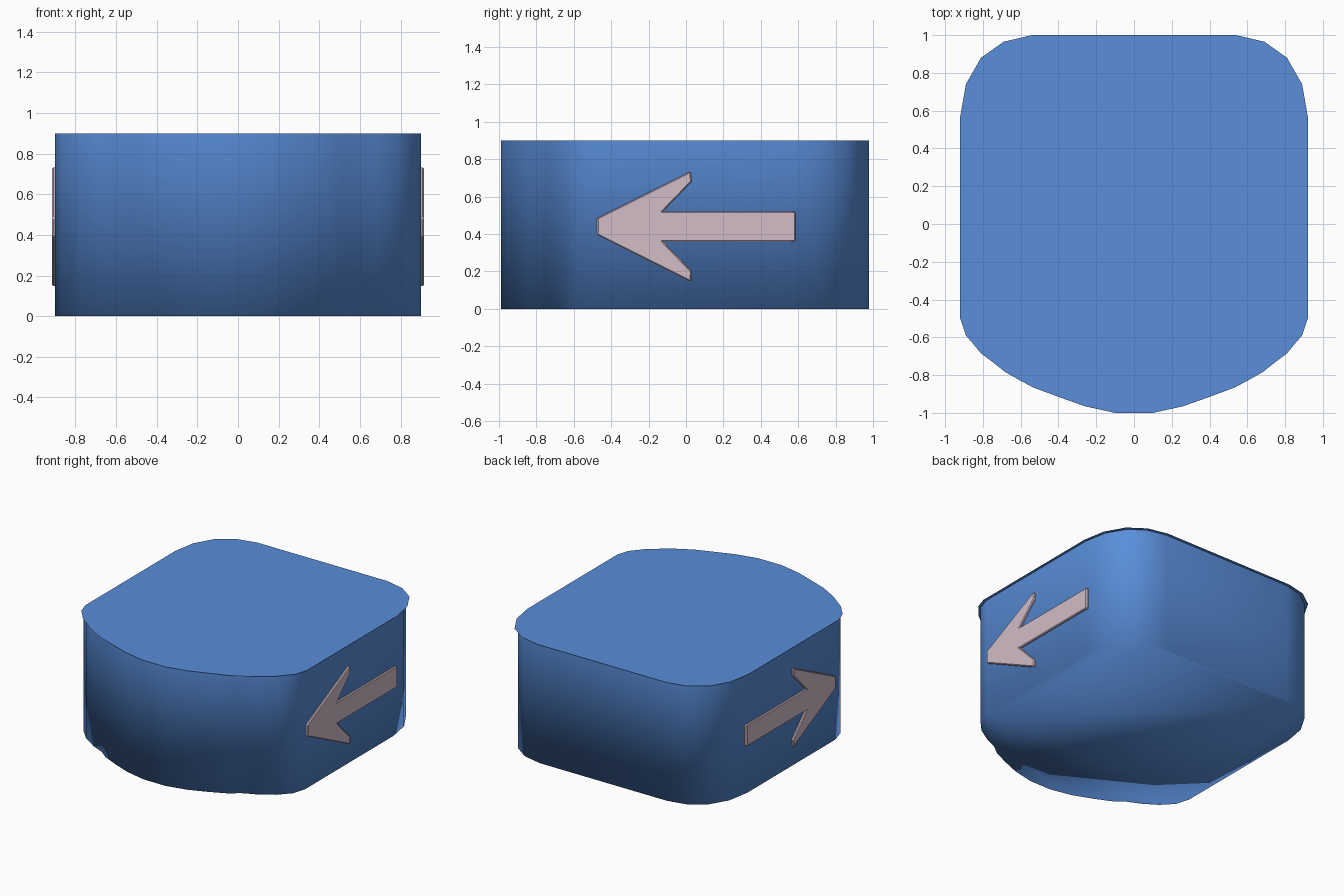
import bpy, bmesh

if "Cube" in bpy.data.objects:
    bpy.data.objects.remove(bpy.data.objects["Cube"])


def material(name, rgb):
    m = bpy.data.materials.new(name)
    m.diffuse_color = (*rgb, 1)
    m.use_nodes = True
    m.node_tree.nodes["Principled BSDF"].inputs["Base Color"].default_value = m.diffuse_color
    return m


def make_object(name, bm, mat):
    bmesh.ops.recalc_face_normals(bm, faces=bm.faces)
    me = bpy.data.meshes.new(name)
    bm.to_mesh(me)
    bm.free()
    me.materials.append(mat)
    ob = bpy.data.objects.new(name, me)
    bpy.context.collection.objects.link(ob)
    return ob


def mirrored(half):
    return half + [(-x, y) for x, y in reversed(half)]


blue = material("blue", (0.10, 0.27, 0.70))
pink = material("pale_pink", (0.65, 0.51, 0.57))

# Right halves of the outlines, back to front
lid_half = [(0.54, 1.0), (0.69, 0.965), (0.81, 0.88), (0.89, 0.74), (0.92, 0.57),
            (0.92, -0.5), (0.89, -0.59), (0.855, -0.63), (0.81, -0.685), (0.75, -0.73),
            (0.68, -0.785), (0.6, -0.83), (0.535, -0.865), (0.4, -0.915),
            (0.26, -0.965), (0.1, -1.0)]
body_half = [(0.53, 0.978), (0.68, 0.945), (0.79, 0.865), (0.87, 0.73), (0.9, 0.56),
             (0.9, -0.49), (0.87, -0.59), (0.79, -0.675), (0.68, -0.745), (0.58, -0.79),
             (0.51, -0.845), (0.39, -0.9), (0.25, -0.955), (0.09, -0.99)]

# Flat lid, a thin sheet overhanging the body
bm = bmesh.new()
bm.faces.new([bm.verts.new((x, y, 0.9)) for x, y in mirrored(lid_half)])
lid = make_object("lid", bm, blue)
if lid.data.polygons[0].normal.z < 0:
    lid.data.flip_normals()

# Body wall with closed underside, smooth all over
bm = bmesh.new()
outline = mirrored(body_half)
low = [bm.verts.new((x, y, 0)) for x, y in outline]
high = [bm.verts.new((x, y, 0.899)) for x, y in outline]
for i in range(len(outline)):
    j = (i + 1) % len(outline)
    bm.faces.new((low[i], low[j], high[j], high[i]))
bm.faces.new(low)
for f in bm.faces:
    f.smooth = True
make_object("body", bm, blue)

# Raised arrows on both sides, pointing to the front
arrow = [(-0.475, 0.485), (-0.475, 0.395), (0.025, 0.145), (0.03, 0.2), (-0.125, 0.36),
         (0.585, 0.36), (0.585, 0.52), (-0.125, 0.52), (0.03, 0.68), (0.025, 0.735)]
for side, name in ((1, "right_arrow"), (-1, "left_arrow")):
    bm = bmesh.new()
    face = bm.faces.new([bm.verts.new((side * 0.885, y, z)) for y, z in arrow])
    ext = bmesh.ops.extrude_face_region(bm, geom=[face])
    moved = [v for v in ext["geom"] if isinstance(v, bmesh.types.BMVert)]
    bmesh.ops.translate(bm, verts=moved, vec=(side * 0.03, 0, 0))
    ob = make_object(name, bm, pink)
    bev = ob.modifiers.new("soft_edges", "BEVEL")
    bev.width = 0.006
    bev.segments = 1
